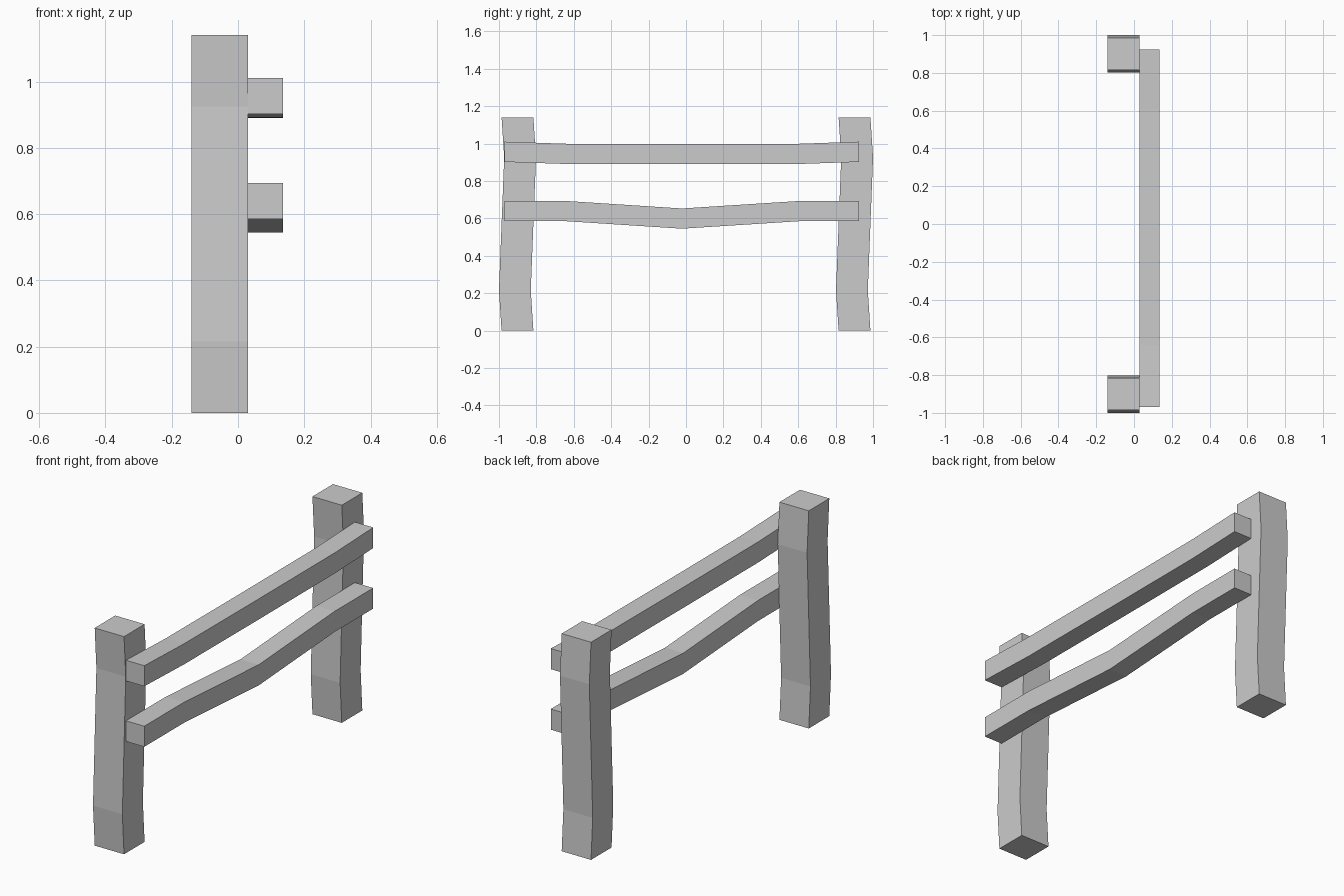
import bpy, bmesh

if "Cube" in bpy.data.objects:
    bpy.data.objects.remove(bpy.data.objects["Cube"])


def bent_beam(name, x0, x1, stations):
    """Square beam: each station is a pair of (y, z) edge points, swept across x0..x1."""
    bm = bmesh.new()
    rings = []
    for (ya, za), (yb, zb) in stations:
        rings.append([bm.verts.new(p) for p in
                      ((x0, ya, za), (x1, ya, za), (x1, yb, zb), (x0, yb, zb))])
    for a, b in zip(rings, rings[1:]):
        for i in range(4):
            j = (i + 1) % 4
            bm.faces.new((a[i], a[j], b[j], b[i]))
    bm.faces.new(rings[0])
    bm.faces.new(rings[-1])
    bmesh.ops.recalc_face_normals(bm, faces=bm.faces)
    mesh = bpy.data.meshes.new(name)
    bm.to_mesh(mesh)
    bm.free()
    ob = bpy.data.objects.new(name, mesh)
    bpy.context.collection.objects.link(ob)
    return ob


# Crooked posts: centre line (y offset, height)
post_line = [(0, 0), (-0.014, 0.215), (0.014, 0.925), (0, 1.14)]
for name, yc in (("left_post", -0.901), ("right_post", 0.901)):
    bent_beam(name, -0.14, 0.03,
              [((yc + dy - 0.085, z), (yc + dy + 0.085, z)) for dy, z in post_line])

# Sagging rails: bottom height at the ends, quarter points and middle
rail_y = (-0.97, -0.64, -0.022, 0.605, 0.925)
for name, heights in (("top_rail", (0.902, 0.891, 0.89, 0.891, 0.902)),
                      ("lower_rail", (0.585, 0.585, 0.545, 0.585, 0.585))):
    bent_beam(name, 0.03, 0.136,
              [((y, z), (y, z + 0.108)) for y, z in zip(rail_y, heights)])
